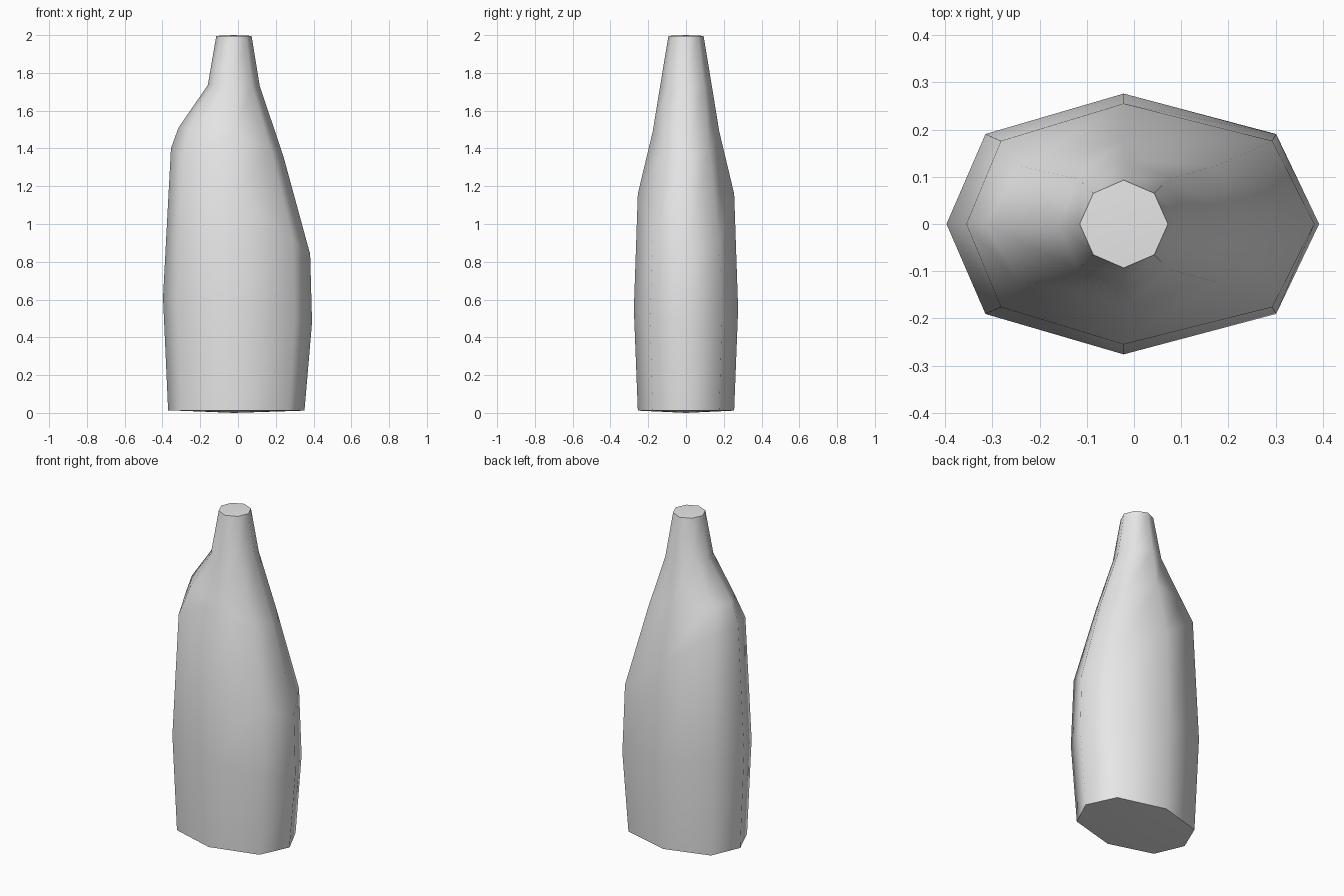
import bpy, bmesh, math

cube = bpy.data.objects.get("Cube")
if cube:
    bpy.data.objects.remove(cube)

AXIS_X = -0.022  # the neck and all rings share this off-centre axis

# Each ring: left x, left z, right x, right z, half depth, middle z, corner factor in x and y
RINGS = [
    (-0.37, 0.014, 0.352, 0.012, 0.255, 0.012, 0.78, 0.69),   # base rim
    (-0.397, 0.61, 0.392, 0.48, 0.276, 0.55, 0.78, 0.69),     # belly
    (-0.355, 1.40, 0.382, 0.84, 0.255, 1.16, 0.78, 0.69),     # slanted shoulder
    (-0.315, 1.51, 0.24, 1.36, 0.176, 1.49, 0.75, 0.70),      # upper shoulder
    (-0.16, 1.735, 0.115, 1.73, 0.137, 1.73, 0.70, 0.70),     # neck root
    (-0.115, 1.996, 0.072, 1.996, 0.093, 1.996, 0.69, 0.70),  # mouth rim
]


def ring_points(left, left_z, right, right_z, depth, mid_z, kx, ky):
    """Eight corners, anticlockwise from the right tip."""
    signs = [(1, 0), (kx, ky), (0, 1), (-kx, ky),
             (-1, 0), (-kx, -ky), (0, -1), (kx, -ky)]
    for sx, sy in signs:
        tip, tip_z = (right, right_z) if sx > 0 else (left, left_z)
        t = abs(sx)
        yield (AXIS_X + t * (tip - AXIS_X), sy * depth, mid_z + t * (tip_z - mid_z))


bm = bmesh.new()
rings = [[bm.verts.new(p) for p in ring_points(*r)] for r in RINGS]

# Side walls
for low, high in zip(rings, rings[1:]):
    for i in range(8):
        j = (i + 1) % 8
        bm.faces.new((low[i], low[j], high[j], high[i]))

# Slightly domed end caps
for ring, z in ((rings[0], 0.0), (rings[-1], 2.0)):
    centre = bm.verts.new((AXIS_X, 0, z))
    for i in range(8):
        bm.faces.new((ring[i], ring[(i + 1) % 8], centre))
bmesh.ops.recalc_face_normals(bm, faces=bm.faces)

mesh = bpy.data.meshes.new("bottle_body")
bm.to_mesh(mesh)
bm.free()
bottle = bpy.data.objects.new("bottle_body", mesh)
bpy.context.collection.objects.link(bottle)

# Plain grey
grey = bpy.data.materials.new("light_grey")
grey.use_nodes = True
colour = (0.8, 0.8, 0.8, 1)
grey.diffuse_color = colour
grey.node_tree.nodes["Principled BSDF"].inputs["Base Color"].default_value = colour
mesh.materials.append(grey)

# Smooth walls with crisp rims
bpy.ops.object.select_all(action='DESELECT')
bottle.select_set(True)
bpy.context.view_layer.objects.active = bottle
bpy.ops.object.shade_smooth_by_angle(angle=math.radians(62))
